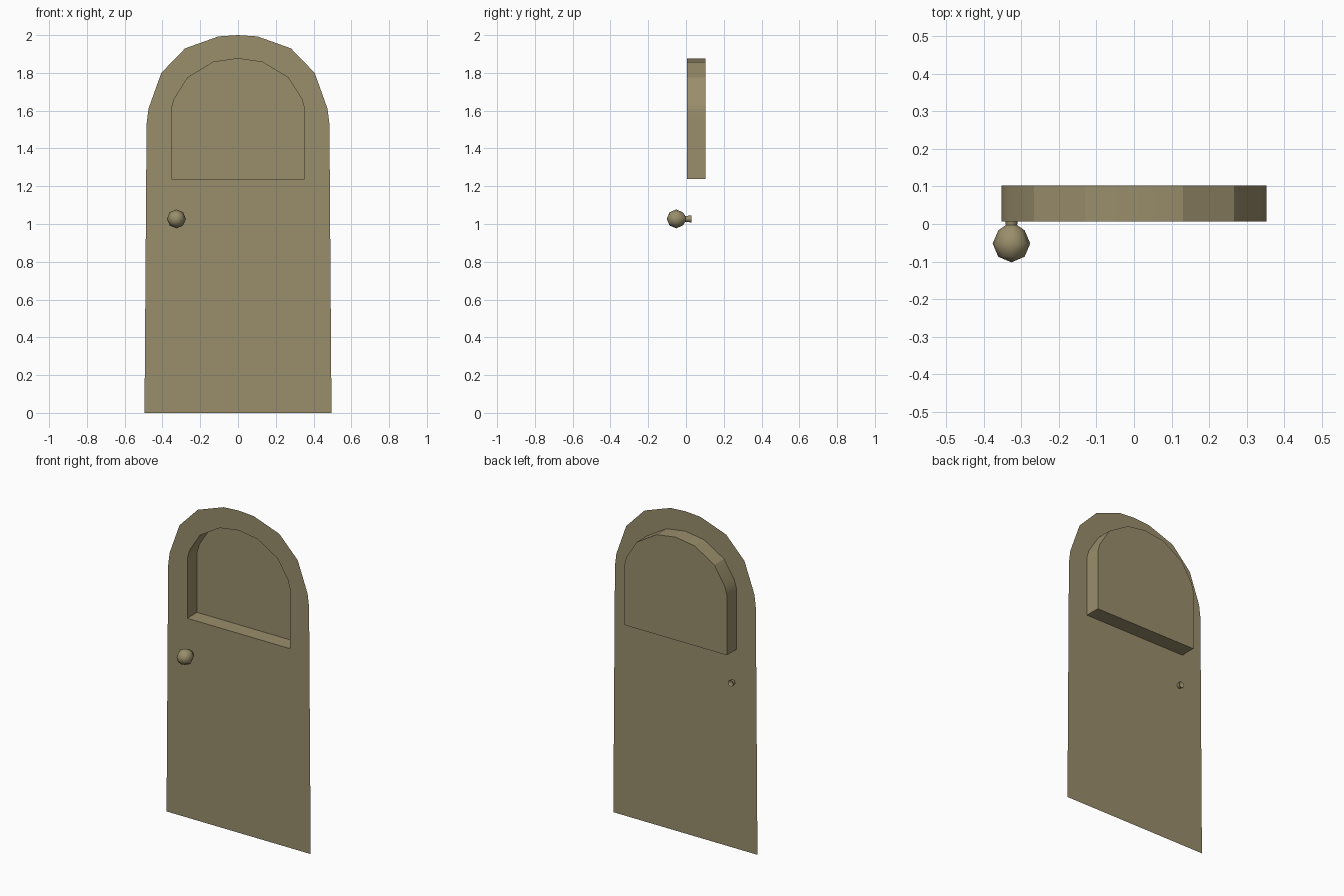
import bpy, bmesh, math

if "Cube" in bpy.data.objects:
    bpy.data.objects.remove(bpy.data.objects["Cube"])

Y_FRONT, Y_BACK = 0.006, 0.102

paint = bpy.data.materials.new("olive_brown")
paint.diffuse_color = (0.32, 0.27, 0.148, 1)
paint.use_nodes = True
paint.node_tree.nodes["Principled BSDF"].inputs["Base Color"].default_value = paint.diffuse_color


def mirror_profile(left):
    # left half runs bottom to crown; the crown point sits on x = 0
    return left + [(-x, z) for x, z in reversed(left[:-1])]


def finish(bm, name, smooth_angle):
    mesh = bpy.data.meshes.new(name)
    bm.to_mesh(mesh)
    bm.free()
    mesh.materials.append(paint)
    obj = bpy.data.objects.new(name, mesh)
    bpy.context.collection.objects.link(obj)
    bpy.ops.object.select_all(action='DESELECT')
    bpy.context.view_layer.objects.active = obj
    obj.select_set(True)
    bpy.ops.object.shade_smooth_by_angle(angle=math.radians(smooth_angle))


# door sheet with an arched recess pushed out of the back
outer = mirror_profile([(-.495, 0), (-.484, 1.53), (-.474, 1.61), (-.406, 1.80),
                        (-.28, 1.93), (-.103, 1.993), (0, 2)])
inner = mirror_profile([(-.352, 1.237), (-.352, 1.55), (-.352, 1.61), (-.337, 1.663),
                        (-.266, 1.775), (-.13, 1.857), (0, 1.876)])
bm = bmesh.new()
rings = [[bm.verts.new((x, y, z)) for x, z in pts]
         for pts, y in ((outer, Y_FRONT), (inner, Y_FRONT), (inner, Y_BACK))]
n = len(outer)
for a, b in zip(rings, rings[1:]):
    for i in range(n):
        j = (i + 1) % n
        bm.faces.new((a[i], b[i], b[j], a[j]))
bm.faces.new(rings[2][::-1])
finish(bm, "door_panel", 20)

# doorknob: eight-sided lathe about the y axis, with a stem through the sheet
KX, KZ, SIDES = -0.326, 1.027, 8
profile = [(.035, -.087), (.05, -.052), (.035, -.017), (.015, -.003), (.019, .028)]
bm = bmesh.new()
rings = [[bm.verts.new((KX + r * math.cos(math.tau * k / SIDES), y,
                        KZ + r * math.sin(math.tau * k / SIDES)))
          for k in range(SIDES)] for r, y in profile]
tip = bm.verts.new((KX, -.102, KZ))
end = bm.verts.new((KX, .015, KZ))
for k in range(SIDES):
    m = (k + 1) % SIDES
    bm.faces.new((tip, rings[0][k], rings[0][m]))
    bm.faces.new((end, rings[-1][m], rings[-1][k]))
    for a, b in zip(rings, rings[1:]):
        bm.faces.new((a[k], b[k], b[m], a[m]))
bmesh.ops.recalc_face_normals(bm, faces=bm.faces)
finish(bm, "door_knob", 50)
